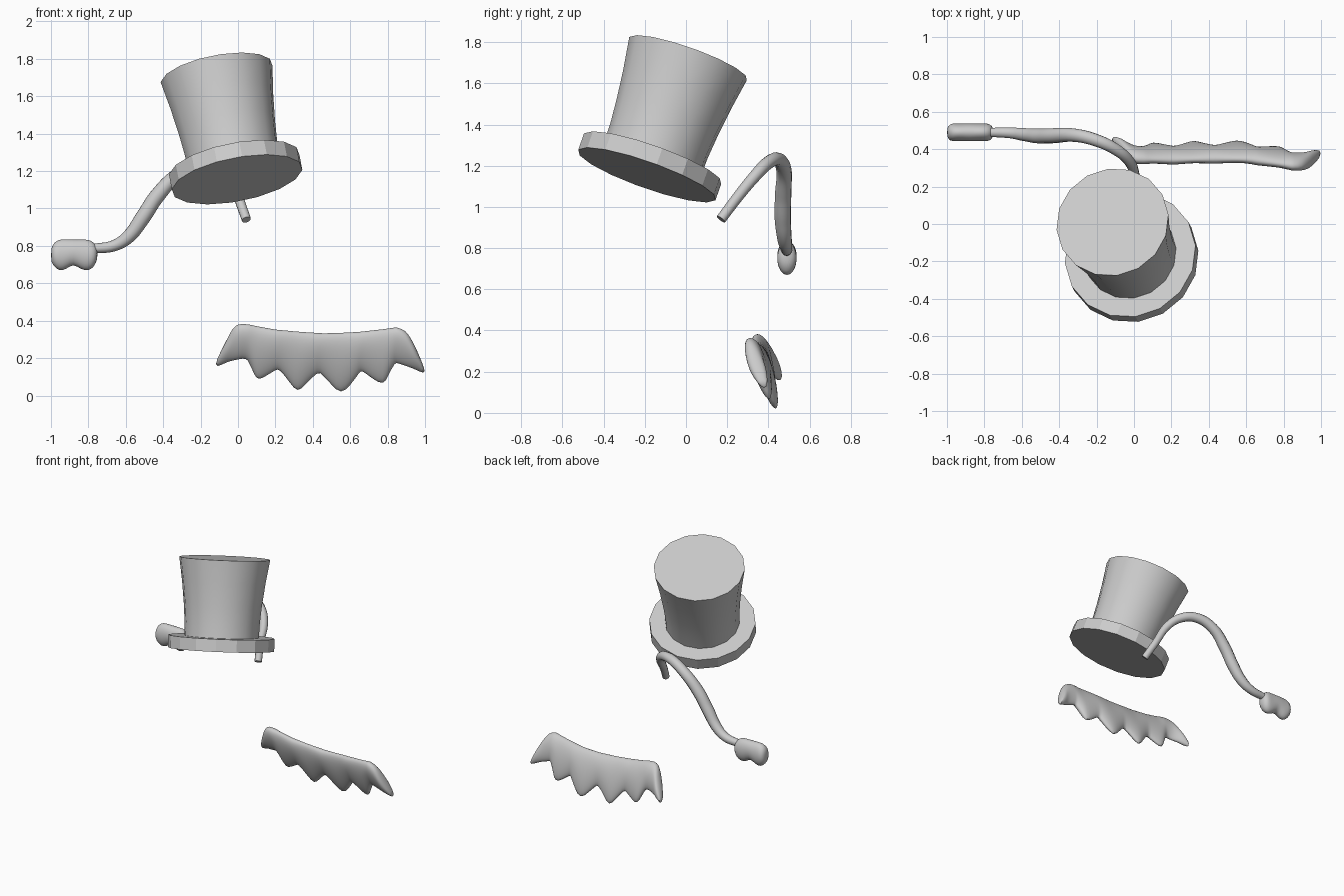
import bpy, bmesh, math
from mathutils import Vector

if "Cube" in bpy.data.objects:
    bpy.data.objects.remove(bpy.data.objects["Cube"], do_unlink=True)

grey = bpy.data.materials.new("plain grey")
grey.use_nodes = True
grey.diffuse_color = (0.6, 0.6, 0.6, 1)
grey.node_tree.nodes["Principled BSDF"].inputs["Base Color"].default_value = grey.diffuse_color


def finish(obj, angle=None):
    """Apply the material and, if asked, angle-limited smooth shading."""
    obj.data.materials.clear()
    obj.data.materials.append(grey)
    bpy.ops.object.select_all(action='DESELECT')
    obj.select_set(True)
    bpy.context.view_layer.objects.active = obj
    if angle:
        bpy.ops.object.shade_smooth_by_angle(angle=math.radians(angle))
    return obj


def loft(name, rings):
    """Skin a list of equal rings and close both ends."""
    bm = bmesh.new()
    loops = [[bm.verts.new(p) for p in ring] for ring in rings]
    n = len(loops[0])
    for a, b in zip(loops, loops[1:]):
        for i in range(n):
            j = (i + 1) % n
            bm.faces.new((a[i], a[j], b[j], b[i]))
    bm.faces.new(loops[0][::-1])
    bm.faces.new(loops[-1])
    bmesh.ops.recalc_face_normals(bm, faces=bm.faces)
    mesh = bpy.data.meshes.new(name)
    bm.to_mesh(mesh)
    bm.free()
    obj = bpy.data.objects.new(name, mesh)
    bpy.context.collection.objects.link(obj)
    return obj


# Hat: two turned parts on one tilted axis
HAT_BASE = Vector((-0.005, -0.19, 1.155))
HAT_AXIS = Vector((-0.11, 0.2, 0.565))


def turned(name, profile, sides=16):
    rot = HAT_AXIS.to_track_quat('Z', 'Y')
    rings = []
    for radius, height in profile:
        turn = [math.tau * i / sides for i in range(sides)]
        rings.append([HAT_BASE + rot @ Vector((radius * math.cos(t), radius * math.sin(t), height))
                      for t in turn])
    return loft(name, rings)


finish(turned("hat_brim", [(0.356, 0), (0.356, 0.085)]))
finish(turned("hat_crown", [(0.25, 0.08), (0.252, 0.18), (0.262, 0.3), (0.28, 0.45), (0.305, 0.609)]), 35)


# Puffed shapes: columns of (x, top, bottom, y shift), rounded in section
def puffed(name, columns, y, half, lean=0, taper=0, level=0, sides=16):
    rings = []
    for k, (x, top, bottom, shift) in enumerate(columns):
        end = k in (0, len(columns) - 1)
        thick = half * (0.45 if end else 1)
        ring = []
        for i in range(sides):
            t = math.tau * i / sides
            s = (1 - math.cos(t)) / 2
            z = top + (bottom - top) * s
            centre = y + shift + lean * (level - z)
            ring.append((x, centre + thick * math.sin(t) * (1 - taper * s), z))
        rings.append(ring)
    obj = loft(name, rings)
    sub = obj.modifiers.new("soften", 'SUBSURF')
    sub.levels = sub.render_levels = 1
    return finish(obj, 80)


def along(points, x):
    """Linear reading of a short outline at x."""
    for (x0, v0), (x1, v1) in zip(points, points[1:]):
        if x <= x1:
            return v0 + (v1 - v0) * (x - x0) / (x1 - x0)
    return points[-1][1]


# Toothed moustache: smooth upper edge, row of points along the lower edge
upper = [(-0.12, 0.18), (-0.07, 0.28), (-0.03, 0.36), (0, 0.387), (0.06, 0.382), (0.2, 0.355),
         (0.45, 0.335), (0.65, 0.343), (0.85, 0.367), (0.9, 0.35), (0.95, 0.26), (1, 0.14)]
lower = [(-0.12, 0.15), (-0.05, 0.18), (0.045, 0.2), (0.075, 0.14), (0.1, 0.075), (0.14, 0.095),
         (0.22, 0.145), (0.28, 0.06), (0.32, 0.01), (0.36, 0.055), (0.43, 0.13), (0.5, 0.055),
         (0.55, 0), (0.6, 0.05), (0.66, 0.135), (0.72, 0.085), (0.78, 0.05), (0.8, 0.1),
         (0.84, 0.175), (0.93, 0.145), (1, 0.115)]
shift = [(-0.12, 0.06), (0, 0.015), (0.2, 0), (0.6, 0), (0.92, -0.035), (1, -0.025)]
xs = sorted({p[0] for p in upper + lower})
puffed("toothed_moustache",
       [(x, along(upper, x), along(lower, x), along(shift, x)) for x in xs],
       y=0.345, half=0.05, lean=0.28, taper=0.35, level=0.34)

# Two-lobed hand at the end of the tail
puffed("tail_hand",
       [(-1, 0.785, 0.715, 0), (-0.985, 0.82, 0.69, 0), (-0.955, 0.837, 0.663, 0),
        (-0.92, 0.837, 0.672, 0), (-0.88, 0.835, 0.705, 0), (-0.84, 0.835, 0.672, 0),
        (-0.8, 0.837, 0.663, 0), (-0.77, 0.82, 0.685, 0), (-0.75, 0.79, 0.73, 0)],
       y=0.49, half=0.048)

# Tail: swept tube of changing thickness, (x, y, z, radius)
path = [(0.045, 0.17, 0.94, 0.025), (0.01, 0.245, 1.04, 0.026), (-0.025, 0.335, 1.15, 0.029),
        (-0.1, 0.4, 1.215, 0.032), (-0.2, 0.447, 1.23, 0.034), (-0.32, 0.475, 1.18, 0.037),
        (-0.43, 0.472, 1.07, 0.041), (-0.51, 0.47, 0.95, 0.041), (-0.585, 0.478, 0.85, 0.036),
        (-0.66, 0.487, 0.802, 0.03), (-0.78, 0.49, 0.785, 0.025)]
curve = bpy.data.curves.new("tail", 'CURVE')
curve.dimensions = '3D'
curve.bevel_depth = 1
curve.bevel_resolution = 3
curve.resolution_u = 6
curve.use_fill_caps = True
spline = curve.splines.new('BEZIER')
spline.bezier_points.add(len(path) - 1)
for point, (x, y, z, r) in zip(spline.bezier_points, path):
    point.co = (x, y, z)
    point.radius = r
    point.handle_left_type = point.handle_right_type = 'AUTO'
tail = bpy.data.objects.new("tail", curve)
bpy.context.collection.objects.link(tail)
finish(tail)
bpy.ops.object.convert(target='MESH')
finish(bpy.context.object, 50)
